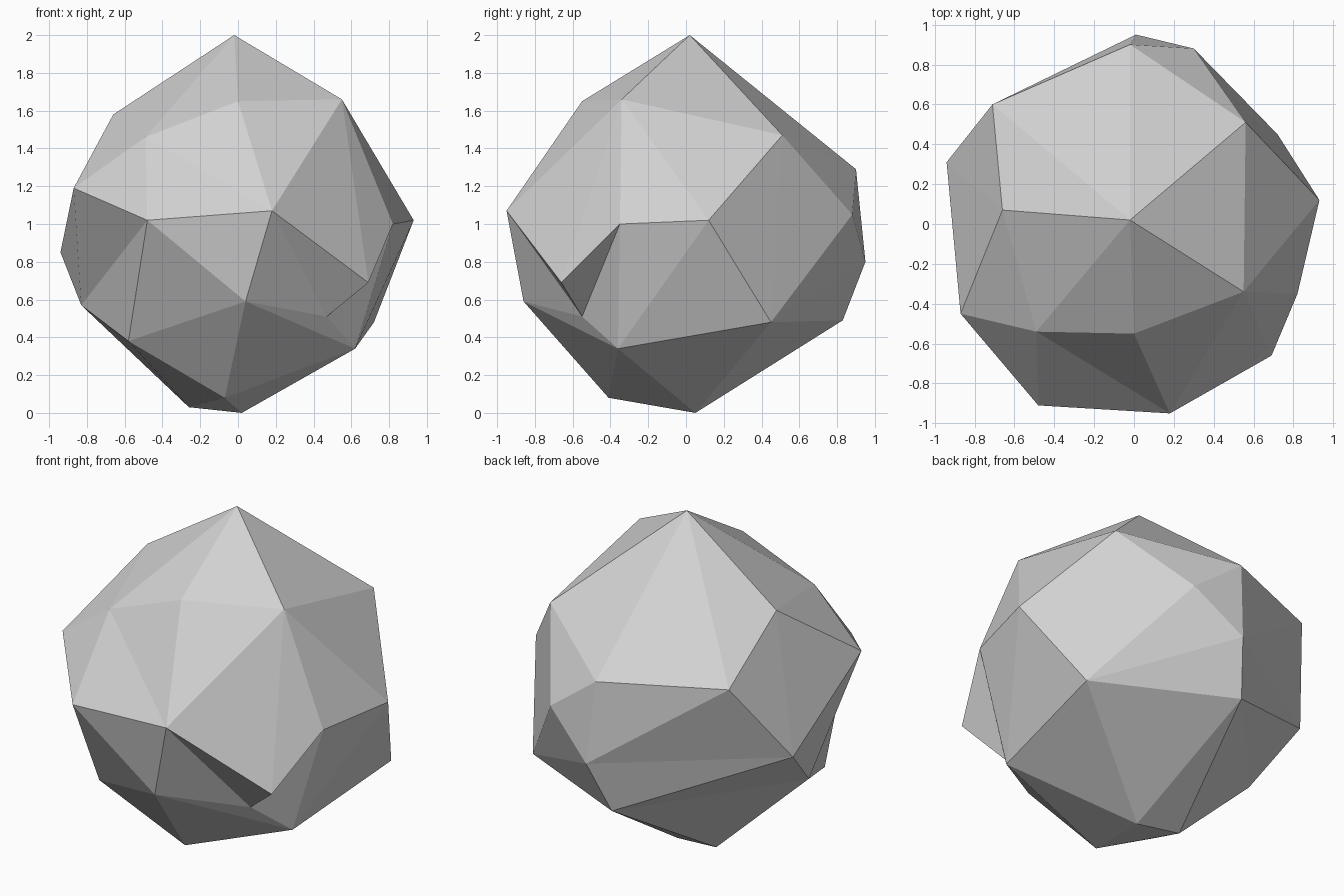
import bpy
import bmesh

if "Cube" in bpy.data.objects:
    bpy.data.objects.remove(bpy.data.objects["Cube"])

# Stone colour
stone = bpy.data.materials.new("stone_grey")
stone.diffuse_color = (0.64, 0.64, 0.64, 1.0)
stone.use_nodes = True
stone.node_tree.nodes["Principled BSDF"].inputs["Base Color"].default_value = stone.diffuse_color

# Corner points of the chipped boulder
corners = {
    # crown
    "A": (-0.02, 0.02, 2.00), "B": (0.55, -0.34, 1.66), "C": (0.00, -0.55, 1.65),
    "D": (-0.66, 0.07, 1.58), "E": (-0.49, -0.54, 1.46), "V": (0.56, 0.51, 1.47),
    # girdle
    "F": (-0.87, -0.45, 1.19), "G": (-0.48, -0.91, 1.02), "H": (0.18, -0.95, 1.07),
    "I": (0.93, 0.12, 1.02), "J": (0.82, -0.35, 1.00), "K": (0.69, -0.66, 0.69),
    "L": (-0.94, 0.31, 0.85), "a": (-0.71, 0.60, 1.31), "W": (-0.02, 0.90, 1.29),
    "X": (0.30, 0.88, 1.05), "Y": (0.01, 0.95, 0.80),
    # underside
    "M": (0.04, -0.86, 0.59), "N": (0.47, -0.55, 0.51), "O": (-0.83, 0.00, 0.57),
    "P": (-0.58, -0.51, 0.38), "Q": (0.62, -0.36, 0.34), "R": (0.72, 0.45, 0.48),
    "Z": (-0.08, 0.83, 0.49), "S": (-0.07, -0.41, 0.08), "T": (0.02, 0.05, 0.00),
    "U": (-0.26, 0.08, 0.03),
}

# Facets as fans: a hub corner and the rim it sweeps across
fans = {
    "A": "DaWVBCED", "B": "CHKJIV", "H": "CEGMNK", "L": "DFOZYaD",
    "R": "QIVXYZ", "M": "GPSQN", "J": "KNQI", "W": "VXYa",
    "U": "SPOZ", "O": "FGP", "F": "DEG", "T": "USQRZU",
}

bm = bmesh.new()
verts = {name: bm.verts.new(co) for name, co in corners.items()}
for hub, rim in fans.items():
    for p, q in zip(rim, rim[1:]):
        bm.faces.new((verts[hub], verts[p], verts[q]))
bmesh.ops.recalc_face_normals(bm, faces=bm.faces[:])

# Boulder object, flat shaded
mesh = bpy.data.meshes.new("boulder")
bm.to_mesh(mesh)
bm.free()
mesh.materials.append(stone)
boulder = bpy.data.objects.new("boulder", mesh)
bpy.context.collection.objects.link(boulder)
